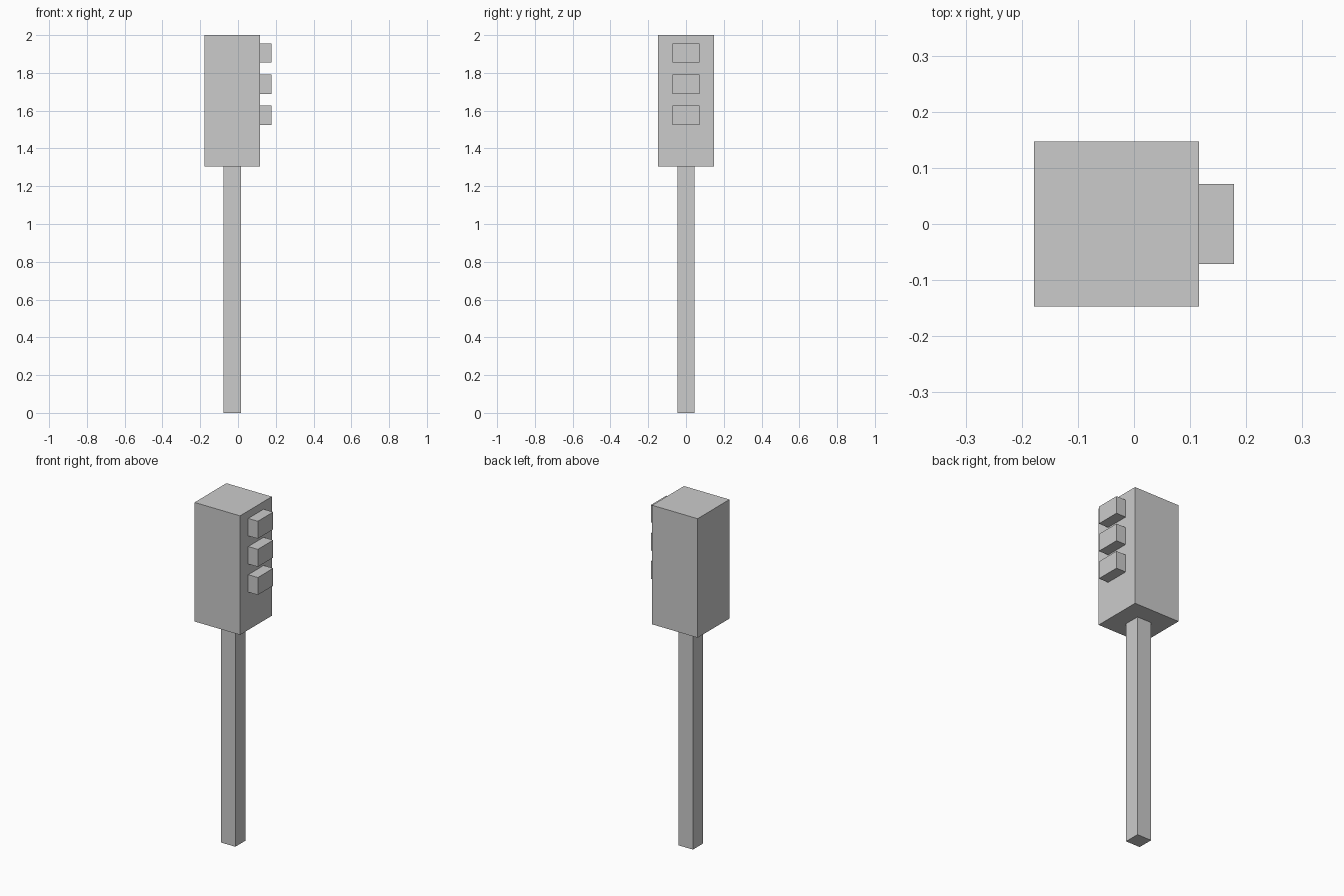
import bpy

if "Cube" in bpy.data.objects:
    bpy.data.objects.remove(bpy.data.objects["Cube"])

HEAD_X = -0.031      # shared axis of pole and housing
HEAD_HALF = 0.147


def box(name, x, y, z):
    """Axis-aligned box from (min, max) ranges."""
    ranges = (x, y, z)
    bpy.ops.mesh.primitive_cube_add(size=1, location=[(a + b) / 2 for a, b in ranges])
    obj = bpy.context.object
    obj.name = name
    obj.scale = [b - a for a, b in ranges]
    bpy.ops.object.transform_apply(location=False, rotation=False, scale=True)
    return obj


def around(centre, half):
    return (centre - half, centre + half)


# Square pole
box("pole", around(HEAD_X, 0.046), around(0, 0.046), (0, 1.304))

# Signal housing
box("housing", around(HEAD_X, HEAD_HALF), around(0, HEAD_HALF), (1.304, 2.0))

# Three lamp blocks on the right face
for i, label in enumerate(("top", "middle", "bottom")):
    box(f"{label}_lamp", (HEAD_X + HEAD_HALF, 0.178), around(0, 0.071),
        around(1.905 - 0.1645 * i, 0.051))
